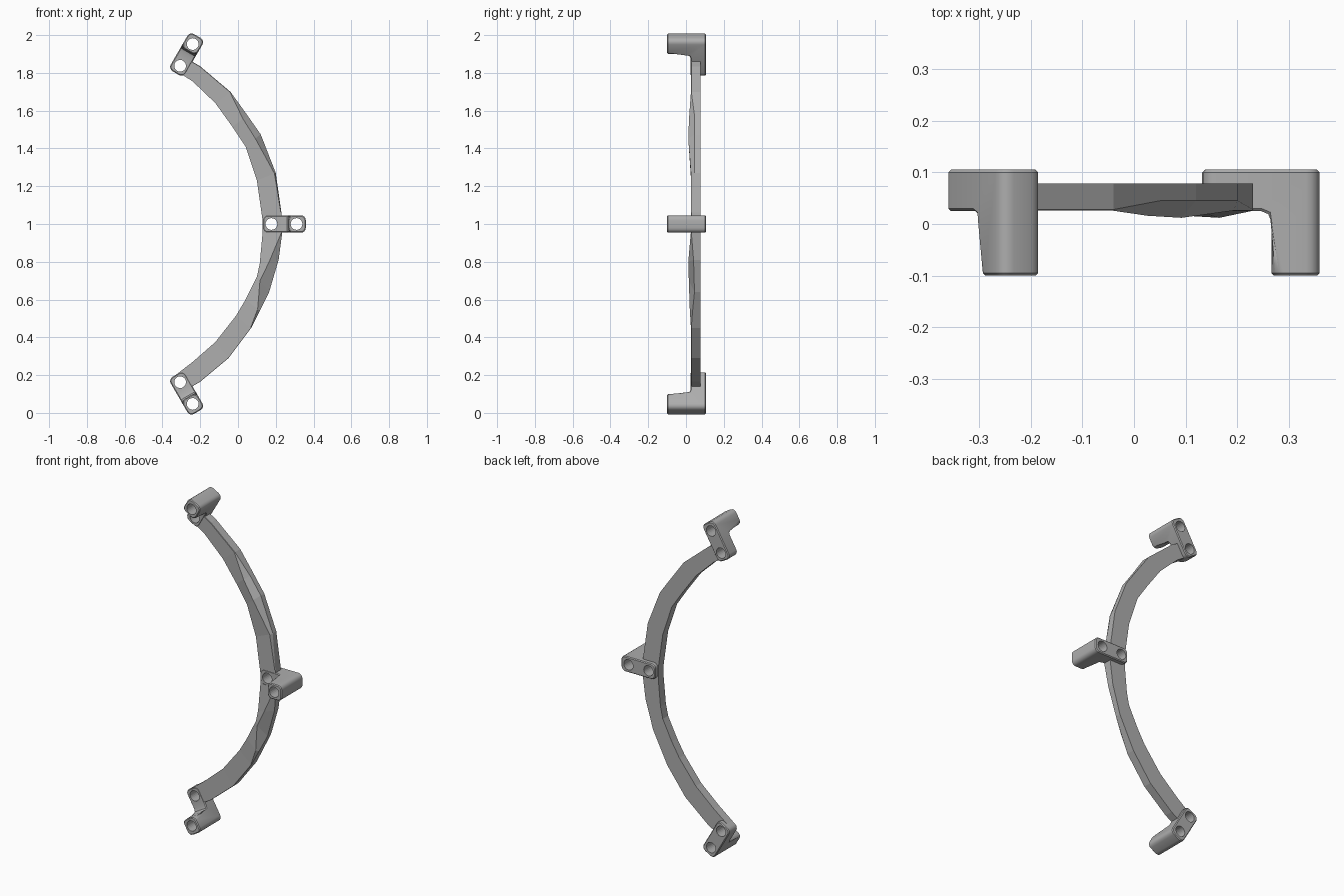
import bpy
import bmesh
import math
from mathutils import Matrix, Vector

default_cube = bpy.data.objects.get("Cube")
if default_cube:
    bpy.data.objects.remove(default_cube, do_unlink=True)

# Plain grey material
grey = bpy.data.materials.new("plain grey")
grey.use_nodes = True
GREY = (0.42, 0.42, 0.42, 1)
grey.diffuse_color = GREY
grey.node_tree.nodes["Principled BSDF"].inputs["Base Color"].default_value = GREY

# Centre of the arc in the xz plane, and radii of the two hole rings
ARC_CENTRE = Vector((-0.79, 0, 1))
INNER_HOLE, OUTER_HOLE = 0.967, 1.1
BACK = 0.078


def make_object(name, bm, smooth=False):
    bmesh.ops.recalc_face_normals(bm, faces=bm.faces)
    mesh = bpy.data.meshes.new(name)
    bm.to_mesh(mesh)
    bm.free()
    mesh.materials.append(grey)
    obj = bpy.data.objects.new(name, mesh)
    bpy.context.collection.objects.link(obj)
    return obj


def placement(angle):
    return Matrix.Translation(ARC_CENTRE) @ Matrix.Rotation(-math.radians(angle), 4, "Y")


def hole_cutter(name, angle, radius_on_arc):
    bm = bmesh.new()
    turn = Matrix.Translation((radius_on_arc, 0, 0)) @ Matrix.Rotation(math.pi / 2, 4, "X")
    bmesh.ops.create_cone(bm, cap_ends=True, segments=24, radius1=0.031,
                          radius2=0.031, depth=0.5, matrix=placement(angle) @ turn)
    cutter = make_object(name, bm)
    cutter.hide_render = True
    cutter.hide_viewport = True
    cutter.display_type = "WIRE"
    return cutter


def cut(obj, cutter):
    mod = obj.modifiers.new("hole", "BOOLEAN")
    mod.operation = "DIFFERENCE"
    mod.solver = "EXACT"
    mod.object = cutter


def make_bracket(name, angle):
    # L-shaped side profile (radius, depth) with a filleted inside corner
    profile = [(0.922, 0.105), (1.149, 0.105), (1.149, -0.1), (1.056, -0.1),
               (1.056, 0.005), (1.05, 0.019), (1.036, 0.025), (0.922, 0.025)]
    bm = bmesh.new()
    face = bm.faces.new([bm.verts.new((r, y, -0.046)) for r, y in profile])
    side = bmesh.ops.extrude_face_region(bm, geom=[face])["geom"]
    bmesh.ops.translate(bm, vec=(0, 0, 0.092),
                        verts=[v for v in side if isinstance(v, bmesh.types.BMVert)])
    # Round the edges that run from front to back
    long_edges = [e for e in bm.edges
                  if abs(e.verts[0].co.y - e.verts[1].co.y) > 0.05]
    bmesh.ops.bevel(bm, geom=long_edges, offset=0.026, segments=4,
                    profile=0.5, affect="EDGES")
    bmesh.ops.transform(bm, matrix=placement(angle), verts=bm.verts)
    obj = make_object(name, bm)
    bevel = obj.modifiers.new("soft edges", "BEVEL")
    bevel.width = 0.005
    bevel.segments = 1
    bevel.limit_method = "ANGLE"
    bevel.angle_limit = math.radians(50)
    return obj


# Faceted band: outer edge, inner edge, (ridge position, ridge depth, outer depth)
FLAT = (0.97, 0.026, 0.028)
stations = [
    ((-0.285, 1.885), (-0.35, 1.825), FLAT),
    ((-0.2, 1.835), (-0.24, 1.755), FLAT),
    ((-0.04, 1.7), (-0.12, 1.64), FLAT),
    ((0.05, 1.575), (-0.03, 1.515), (0.7, 0.016, 0.045)),
    ((0.12, 1.475), (0.04, 1.41), (0.65, 0.012, 0.045)),
    ((0.2, 1.27), (0.1, 1.23), (0.93, 0.026, 0.045)),
    ((0.23, 1.06), (0.13, 1.02), FLAT),
    ((0.235, 0.96), (0.13, 0.95), FLAT),
    ((0.215, 0.81), (0.115, 0.79), (0.5, 0.012, 0.04)),
    ((0.165, 0.64), (0.1, 0.72), (0.25, 0.015, 0.045)),
    ((0.115, 0.54), (0.04, 0.6), (0.85, 0.02, 0.035)),
    ((0.07, 0.45), (-0.06, 0.44), FLAT),
    ((-0.05, 0.29), (-0.2, 0.3), FLAT),
    ((-0.2, 0.165), (-0.24, 0.27), FLAT),
    ((-0.285, 0.115), (-0.35, 0.185), FLAT),
]
# Keep the lower band an even width
stations[11] = ((0.07, 0.45), (-0.01, 0.515), FLAT)
stations[12] = ((-0.05, 0.29), (-0.12, 0.375), FLAT)


def ring(bm, outer, inner, shape):
    ridge, ridge_y, outer_y = shape
    o, i = Vector(outer), Vector(inner)
    r = i.lerp(o, ridge)
    points = [(i, BACK), (o, BACK), (o, outer_y), (r, ridge_y), (i, 0.027)]
    return [bm.verts.new((p.x, y, p.y)) for p, y in points]


bm = bmesh.new()
rings = [ring(bm, *s) for s in stations]
for a, b in zip(rings, rings[1:]):
    for k in range(len(a)):
        n = (k + 1) % len(a)
        bm.faces.new((a[k], a[n], b[n], b[k]))
bm.faces.new(rings[0])
bm.faces.new(rings[-1])
band = make_object("curved_band", bm)

# Three mounting brackets, each with two through holes
for place, angle in (("top", 60), ("middle", 0), ("bottom", -60)):
    bracket = make_bracket(place + "_bracket", angle)
    inner = hole_cutter(place + "_inner_hole_cutter", angle, INNER_HOLE)
    outer = hole_cutter(place + "_outer_hole_cutter", angle, OUTER_HOLE)
    cut(bracket, inner)
    cut(bracket, outer)
    cut(band, inner)
    bpy.ops.object.select_all(action="DESELECT")
    bracket.select_set(True)
    bpy.context.view_layer.objects.active = bracket
    bpy.ops.object.shade_smooth_by_angle(angle=math.radians(35))
